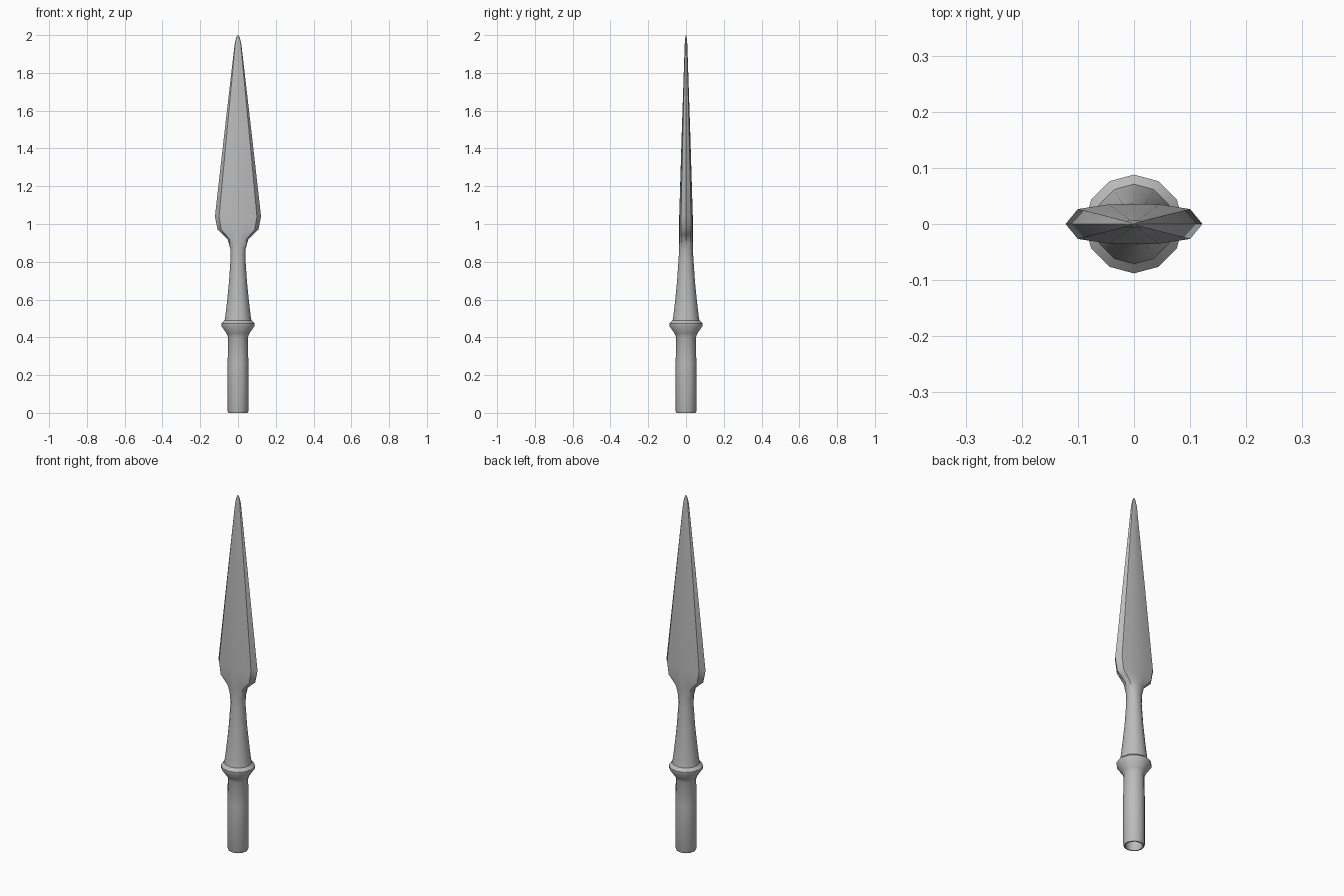
import bpy, bmesh, math

if "Cube" in bpy.data.objects:
    bpy.data.objects.remove(bpy.data.objects["Cube"], do_unlink=True)

SIDES = 12
# Quarter section of the bevelled blade, as fractions of half width and half depth
BLADE = [(1, 0), (0.82, 0.74), (0.37, 0.97), (0, 1)]


def make_material(name, value):
    mat = bpy.data.materials.new(name)
    mat.use_nodes = True
    colour = (value, value, value, 1)
    mat.diffuse_color = colour
    mat.node_tree.nodes["Principled BSDF"].inputs["Base Color"].default_value = colour
    return mat


def section(z, width, depth, flat):
    """Closed ring blending from a round section (flat 0) to the blade section (flat 1)."""
    points = []
    for i in range(SIDES):
        angle = math.tau * i / SIDES
        c, s = math.cos(angle), math.sin(angle)
        step = i % 6
        bx, by = BLADE[step if step <= 3 else 6 - step]
        x = c + (math.copysign(bx, c) - c) * flat
        y = s + (math.copysign(by, s) - s) * flat
        points.append((x * width, y * depth, z))
    return points


def loft(name, rings, mat):
    """Skin a list of rings and close both ends."""
    bm = bmesh.new()
    loops = [[bm.verts.new(p) for p in section(*ring)] for ring in rings]
    for low, high in zip(loops, loops[1:]):
        for i in range(SIDES):
            j = (i + 1) % SIDES
            bm.faces.new((low[i], low[j], high[j], high[i]))
    bm.faces.new(loops[0][::-1])
    bm.faces.new(loops[-1])
    bmesh.ops.recalc_face_normals(bm, faces=bm.faces)
    mesh = bpy.data.meshes.new(name)
    bm.to_mesh(mesh)
    bm.free()
    mesh.materials.append(mat)
    obj = bpy.data.objects.new(name, mesh)
    bpy.context.collection.objects.link(obj)
    bpy.ops.object.select_all(action="DESELECT")
    obj.select_set(True)
    bpy.context.view_layer.objects.active = obj
    bpy.ops.object.shade_smooth_by_angle(angle=math.radians(35))
    return obj


def round_rings(profile):
    return [(z, r, r, 0) for z, r in profile]


steel = make_material("grey_steel", 0.5)

# Hollow socket, flared collar and tapering neck
shaft = round_rings([
    (0.3, 0.04), (0.01, 0.042), (0, 0.045), (0, 0.051), (0.01, 0.055),
    (0.26, 0.055), (0.4, 0.052), (0.42, 0.06), (0.46, 0.088), (0.474, 0.088),
    (0.49, 0.071), (0.52, 0.066), (0.6, 0.057), (0.7, 0.047), (0.82, 0.039),
])

# Leaf-shaped blade growing out of the neck
blade = [
    (0.87, 0.041, 0.036, 0.3), (0.92, 0.055, 0.036, 0.7), (0.945, 0.08, 0.036, 0.9),
    (0.97, 0.108, 0.036, 1), (1.04, 0.122, 0.036, 1), (1.5, 0.07, 0.022, 1),
    (1.95, 0.018, 0.007, 1), (1.985, 0.01, 0.004, 1), (2, 0.002, 0.001, 1),
]

loft("spear_head", shaft + blade, steel)
